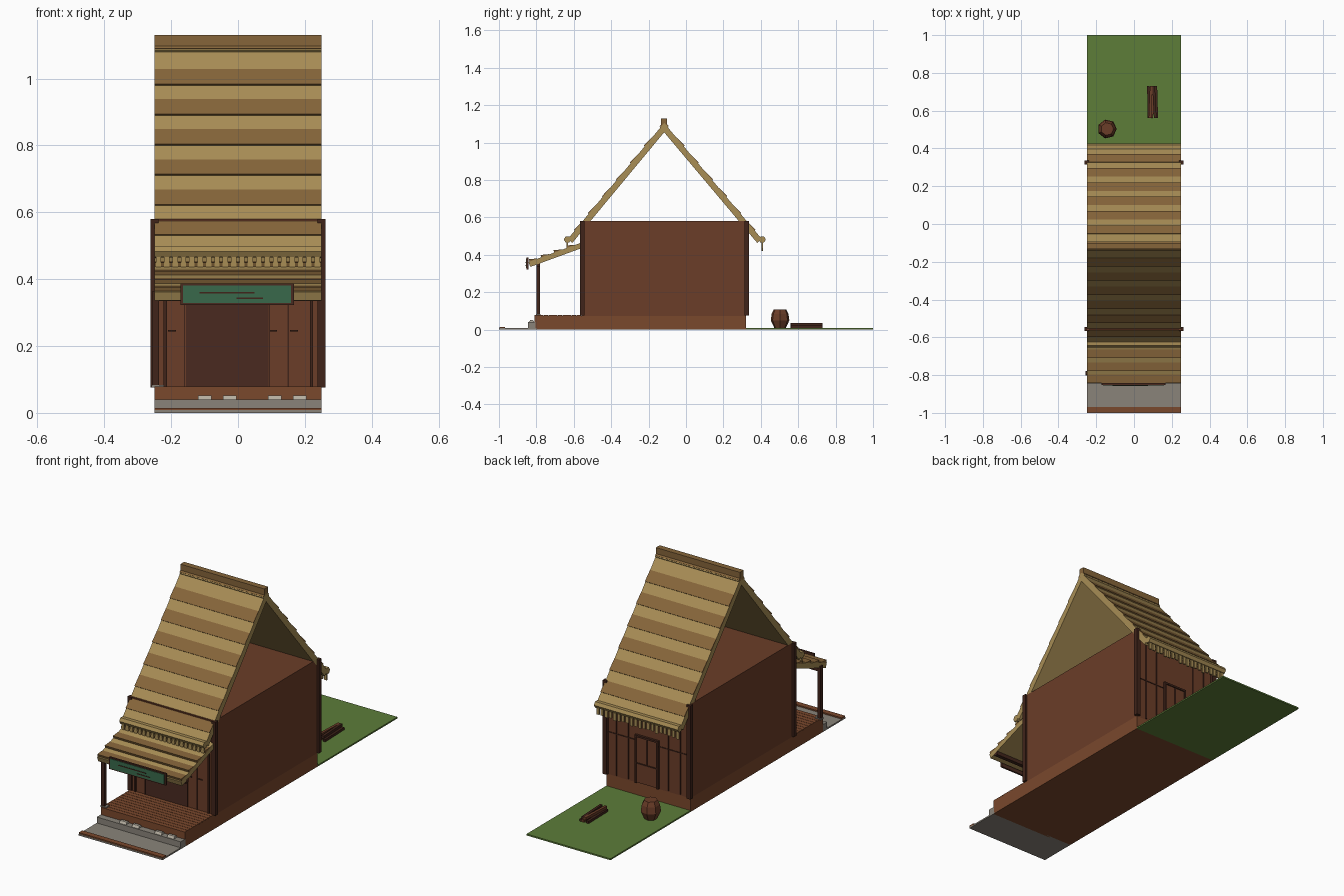
import bpy, bmesh, math, random
from mathutils import Vector

if "Cube" in bpy.data.objects:
    bpy.data.objects.remove(bpy.data.objects["Cube"])
random.seed(4)

def mat(name, hexcol):
    c = [int(hexcol[i:i + 2], 16) / 255 for i in (0, 2, 4)]
    c = [v / 12.92 if v <= 0.04045 else ((v + 0.055) / 1.055) ** 2.4 for v in c]
    m = bpy.data.materials.new(name)
    m.diffuse_color = (*c, 1)
    m.use_nodes = True
    m.node_tree.nodes["Principled BSDF"].inputs["Base Color"].default_value = m.diffuse_color
    return m

STRAW = mat("straw", "A88D55")
STRAW_D = mat("dark_straw", "86653A")
WALL = mat("wall_wood", "6B3D28")
DECK = mat("deck_wood", "7A482C")
POST = mat("post_wood", "40241A")
DOOR = mat("door_wood", "4A2A20")
GRASS = mat("grass", "5D7D39")
STONE = mat("stone", "8A847A")
PALE = mat("pale_stone", "B5AEA0")
GREEN = mat("sign_green", "38694B")

def finish(name, bm, m):
    bmesh.ops.recalc_face_normals(bm, faces=bm.faces)
    me = bpy.data.meshes.new(name)
    bm.to_mesh(me)
    bm.free()
    me.materials.append(m)
    ob = bpy.data.objects.new(name, me)
    bpy.context.collection.objects.link(ob)
    return ob

def add_prism(bm, pts, x0, x1):
    a = [bm.verts.new((x0, y, z)) for y, z in pts]
    b = [bm.verts.new((x1, y, z)) for y, z in pts]
    bm.faces.new(a)
    bm.faces.new(b[::-1])
    for i in range(len(pts)):
        j = (i + 1) % len(pts)
        bm.faces.new((a[i], b[i], b[j], a[j]))

def prism(name, pts, m, x0=-0.25, x1=0.25):
    bm = bmesh.new()
    add_prism(bm, pts, x0, x1)
    return finish(name, bm, m)

def boxes(name, items, m):
    # each item: x0, x1, y0, y1, z0, z1
    bm = bmesh.new()
    for x0, x1, y0, y1, z0, z1 in items:
        add_prism(bm, [(y0, z0), (y1, z0), (y1, z1), (y0, z1)], x0, x1)
    return finish(name, bm, m)

def slab_pts(top, low, up, lo0, lo1=None):
    # slanted band between two points, offset along its outward normal
    t, l = Vector(top), Vector(low)
    d = (l - t).normalized()
    n = Vector((-d.y, d.x))
    n = n if n.y > 0 else -n
    lo1 = lo0 if lo1 is None else lo1
    return [t + n * up[0], l + n * up[1], l + n * lo1, t + n * lo0]

# ground, street and base
boxes("grass_yard", [(-.25, .25, .32, 1, 0, .008)], GRASS)
boxes("street", [(-.25, .25, -1, -.8, 0, .008)], STONE)
boxes("street_edge_board", [(-.25, .25, -.998, -.968, .004, .015)], DECK)
boxes("front_step", [(-.25, .25, -.845, -.805, 0, .04)], STONE)
boxes("base", [(-.25, .25, -.81, .32, 0, .074)], DECK)
boxes("porch_planks", [(-.25, .25, -.81 + i * .025, -.787 + i * .025, .07, .079)
                       for i in range(10)], DECK)
bm = bmesh.new()
for x in (-.10, -.025, .11, .185):
    add_prism(bm, [(-.84, .04), (-.81, .04), (-.818, .052), (-.832, .052)], x - .02, x + .02)
finish("step_stones", bm, PALE)

# house body
boxes("house_body", [(-.25, .25, -.56, .32, .074, .58)], WALL)
boxes("corner_posts", [(sx * .25 - .012, sx * .25 + .012, y - .011, y + .011, .076, .58)
                       for sx in (-1, 1) for y in (-.555, .325)], POST)

# front opening and battens
boxes("front_doorway", [(-.155, .09, -.564, -.555, .079, .40)], DOOR)
boxes("front_battens", [(x - .005, x + .005, -.568, -.555, .079, .46) for x in (-.218, .22)] +
      [(x - .002, x + .002, -.564, -.555, .079, .46) for x in (.15, -.16, .093)] +
      [(x, x + .025, -.565, -.555, .243, .248) for x in (-.21, .092, .155)], POST)

# back door and battens
boxes("back_door", [(-.06, .07, .315, .327, .079, .33)], WALL)
boxes("back_door_frame", [(-.065, -.055, .315, .333, .076, .335), (.065, .075, .315, .333, .076, .335),
                          (-.065, .075, .315, .333, .325, .335), (-.055, .065, .315, .331, .18, .186),
                          (.001, .006, .315, .331, .186, .325)], POST)
boxes("back_battens", [(x - .003, x + .003, .315, .324, .079, .55) for x in (-.19, -.12, .12, .19)] +
      [(-.25, -.065, .315, .323, .30, .305), (.075, .25, .315, .323, .30, .305)], POST)

# main thatched roof, one slope at a time
RY, RZ, EZ = -.117, 1.105, .485
for side, ey in (("front", -.632), ("back", .405)):
    top, low = (RY, RZ), (ey, EZ)
    at = lambda z: (RY + (ey - RY) * (RZ - z) / (RZ - EZ), z)
    prism(side + "_roof", slab_pts(top, low, (0, 0), -.032), STRAW)
    bm = bmesh.new()
    for i in range(6):
        z = .53 + i * .09
        add_prism(bm, slab_pts(at(z + .048), at(z), (.001, .006), -.004), -.25, .25)
    finish(side + "_roof_courses", bm, STRAW_D)
    prism(side + "_ridge_band", slab_pts(at(1.108), at(1.085), (.006, .008), -.01), STRAW_D)
    c = Vector(at(.482))
    prism(side + "_eave_roll", [(c.x + .019 * math.cos(k * math.pi / 3), c.y + .019 * math.sin(k * math.pi / 3))
                                for k in range(6)], STRAW)
    s = 1 if side == "back" else -1
    items = []
    for i in range(20):
        x = -.238 + i * .025
        y = ey + s * .004
        items.append((x - .008, x + .008, y - .004, y + .004, .42 + random.uniform(0, .012), .48))
    boxes(side + "_eave_fringe", items, STRAW)
boxes("ridge_cap", [(-.25, .25, RY - .016, RY + .016, 1.095, 1.13)], STRAW_D)

# porch awning with its courses, post and edge
top, low = (-.555, .467), (-.842, .362)
prism("awning", slab_pts(top, low, (0, 0), -.028), STRAW)
bm = bmesh.new()
for f in (.28, .52, .76, .98):
    p = Vector(top).lerp(Vector(low), f - .14)
    q = Vector(top).lerp(Vector(low), f)
    add_prism(bm, slab_pts(p, q, (.002, .013), -.004), -.25, .25)
finish("awning_courses", bm, STRAW_D)
boxes("awning_beam", [(-.25, .25, -.80, -.78, .335, .36)], POST)
boxes("awning_post", [(-.256, -.236, -.80, -.78, .079, .365)], POST)
boxes("awning_post_foot", [(-.258, -.222, -.803, -.777, .076, .084)], STONE)

# hanging sign board
boxes("sign_frame", [(-.172, .167, -.852, -.842, .323, .387)], DOOR)
boxes("sign_panel", [(-.164, .159, -.855, -.845, .329, .381)], GREEN)
boxes("sign_grooves", [(-.115, .05, -.857, -.853, .357, .361),
                       (-.005, .075, -.857, -.853, .341, .345)], POST)

# barrel
bm = bmesh.new()
N = 7
rings = [[bm.verts.new((-.142 + r * math.cos(k * math.tau / N), .503 + r * math.sin(k * math.tau / N), z))
          for k in range(N)] for z, r in ((.006, .03), (.05, .051), (.085, .046), (.108, .034))]
for a, b in zip(rings, rings[1:]):
    for k in range(N):
        bm.faces.new((a[k], a[(k + 1) % N], b[(k + 1) % N], b[k]))
bm.faces.new(rings[0])
bm.faces.new(rings[-1])
finish("barrel", bm, WALL)

# loose timber pile
for i, (x, z, a) in enumerate(((.078, .014, .02), (.098, .014, -.05), (.118, .014, .03),
                               (.088, .030, -.04), (.108, .030, .05))):
    ob = boxes(f"timber_{i + 1}", [(-.007, .007, -.085, .085, -.007, .007)], WALL if i % 2 else POST)
    ob.location = (x, .645, z)
    ob.rotation_euler = (0, 0, a)
